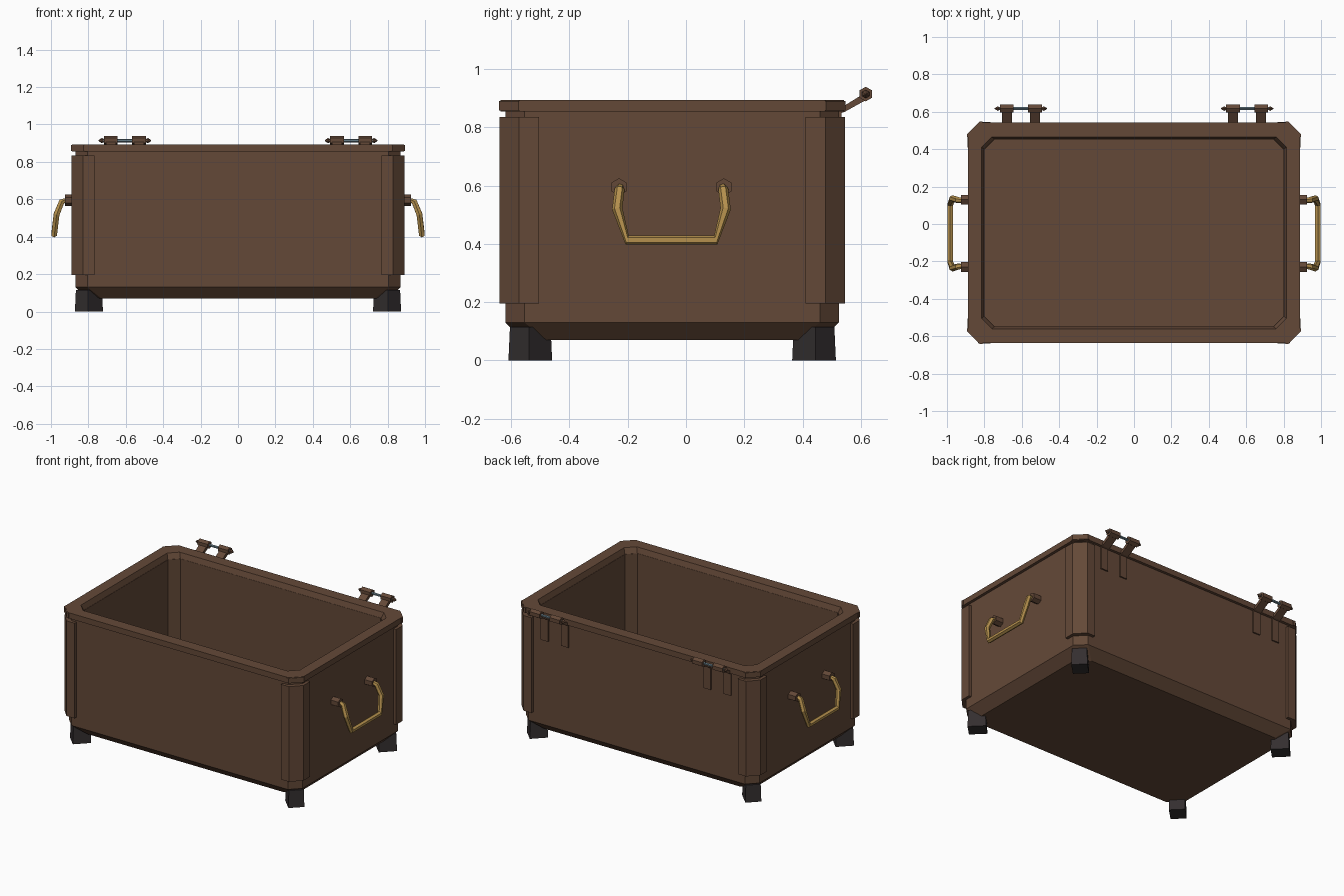
import bpy, bmesh, math
from mathutils import Vector

if "Cube" in bpy.data.objects:
    bpy.data.objects.remove(bpy.data.objects["Cube"])

CY = -0.0475  # the box sits forward of centre because the hinges stick out behind


def material(name, rgb):
    m = bpy.data.materials.new(name)
    m.diffuse_color = (*rgb, 1)
    m.use_nodes = True
    m.node_tree.nodes["Principled BSDF"].inputs["Base Color"].default_value = m.diffuse_color
    return m


BROWN = material("brown leather", (0.127, 0.066, 0.039))
BLACK = material("black iron", (0.034, 0.028, 0.029))
BRASS = material("brass", (0.46, 0.28, 0.075))
STEEL = material("blue steel", (0.14, 0.21, 0.25))


def loft(name, rings, mat, caps=True, closed=False):
    """Skin a list of equal-length point rings."""
    bm = bmesh.new()
    vs = [[bm.verts.new(p) for p in ring] for ring in rings]
    n = len(rings[0])
    pairs = list(zip(vs, vs[1:])) + ([(vs[-1], vs[0])] if closed else [])
    for a, b in pairs:
        for i in range(n):
            j = (i + 1) % n
            bm.faces.new((a[i], a[j], b[j], b[i]))
    if caps and not closed:
        bm.faces.new(vs[0])
        bm.faces.new(vs[-1])
    bmesh.ops.recalc_face_normals(bm, faces=bm.faces)
    me = bpy.data.meshes.new(name)
    bm.to_mesh(me)
    bm.free()
    me.materials.append(mat)
    ob = bpy.data.objects.new(name, me)
    bpy.context.collection.objects.link(ob)
    return ob


def octagon(hx, hy, c, z):
    """Rectangle with cut corners."""
    q = [(hx, -hy + c), (hx, hy - c), (hx - c, hy), (-hx + c, hy),
         (-hx, hy - c), (-hx, -hy + c), (-hx + c, -hy), (hx - c, -hy)]
    return [(x, y + CY, z) for x, y in q]


def prism_z(name, pts, z0, z1, mat):
    return loft(name, [[(x, y, z) for x, y in pts] for z in (z0, z1)], mat)


def prism_x(name, pts, x0, x1, mat):
    return loft(name, [[(x, y, z) for y, z in pts] for x in (x0, x1)], mat)


def ngon(cy, cz, r, n=6):
    return [(cy + r * math.sin(2 * math.pi * i / n), cz + r * math.cos(2 * math.pi * i / n))
            for i in range(n)]


def tube(name, path, radii, mat, n=6):
    """Sweep an n-gon along a path with mitred corners."""
    path = [Vector(p) for p in path]
    rings = []
    for i, p in enumerate(path):
        t = (path[min(i + 1, len(path) - 1)] - path[max(i - 1, 0)]).normalized()
        u = t.cross(Vector((1, 0, 0))).normalized()
        v = t.cross(u)
        rings.append([p + radii[i] * (u * math.cos(2 * math.pi * k / n) + v * math.sin(2 * math.pi * k / n))
                      for k in range(n)])
    return loft(name, rings, mat)


# Hollow box with a sloped underside edge
loft("box_body", [
    octagon(0.81, 0.5125, 0.08, 0.07),
    octagon(0.87, 0.5725, 0.065, 0.13),
    octagon(0.87, 0.5725, 0.065, 0.857),
    octagon(0.80, 0.50, 0.055, 0.857),
    octagon(0.80, 0.50, 0.055, 0.12)], BROWN)

# Rim around the opening
loft("rim", [
    octagon(0.888, 0.59, 0.066, 0.855),
    octagon(0.888, 0.59, 0.066, 0.893),
    octagon(0.815, 0.513, 0.055, 0.893),
    octagon(0.80, 0.50, 0.055, 0.852)], BROWN, closed=True)

for sx in (-1, 1):
    for sy in (-1, 1):
        # Corner guard wrapping each vertical edge
        guard = [(0.768, 0.5925), (0.828, 0.5925), (0.89, 0.5265), (0.89, 0.4575),
                 (0.86, 0.4575), (0.86, 0.505), (0.80, 0.565), (0.768, 0.565)]
        prism_z("corner_guard", [(sx * x, sy * y + CY) for x, y in guard], 0.195, 0.835, BROWN)

        # Rim corner plate
        plate = [(0.81, 0.5945), (0.825, 0.5945), (0.892, 0.5275), (0.892, 0.5125),
                 (0.88, 0.5125), (0.81, 0.5825)]
        prism_z("rim_corner", [(sx * x, sy * y + CY) for x, y in plate], 0.857, 0.891, BROWN)

        # Diagonal foot, slightly wider at the ground
        base = [(0.872, 0.492), (0.802, 0.562), (0.722, 0.482), (0.792, 0.412)]
        cx, cy = 0.797, 0.487
        loft("foot", [[(sx * (cx + (x - cx) * k), sy * (cy + (y - cy) * k) + CY, z) for x, y in base]
                      for z, k in ((0, 1), (0.115, 0.93))], BLACK)

    # Side handle with two hexagonal mounts
    for y in (-0.23, 0.13):
        prism_x("handle_mount", ngon(y, 0.595, 0.03), sx * 0.86, sx * 0.925, BROWN)
    half = [(0.918, 0.176, 0.595), (0.942, 0.178, 0.588), (0.970, 0.186, 0.52), (0.983, 0.152, 0.413)]
    path = [(sx * x, -0.05 - y, z) for x, y, z in half] + \
           [(sx * x, -0.05 + y, z) for x, y, z in reversed(half)]
    radii = [0.013, 0.017, 0.018, 0.017]
    tube("handle", path, radii + radii[::-1], BRASS)

    # Hinge: straps, angled arms, knuckles and pin
    hx, py, pz = sx * 0.605, 0.617, 0.914
    for s in (-1, 1):
        kx = hx + s * 0.075
        prism_x("hinge_strap", [(0.515, 0.70), (0.534, 0.70), (0.534, 0.86), (0.515, 0.86)],
                kx - 0.027, kx + 0.027, BROWN)
        prism_x("hinge_arm", [(0.52, 0.845), (0.545, 0.853), (0.617, 0.893), (0.605, 0.912), (0.545, 0.875), (0.52, 0.87)],
                kx - 0.027, kx + 0.027, BROWN)
        prism_x("hinge_knuckle", ngon(py, pz, 0.025), kx - 0.037, kx + 0.037, BROWN)
        # Pointed pin end
        loft("pin_tip", [[(hx + s * d, y, z) for y, z in ngon(py, pz, r)]
                         for d, r in ((0.11, 0.007), (0.123, 0.014), (0.141, 0.002))], BROWN)
    prism_x("hinge_pin", ngon(py, pz, 0.009), hx - 0.12, hx + 0.12, STEEL)
